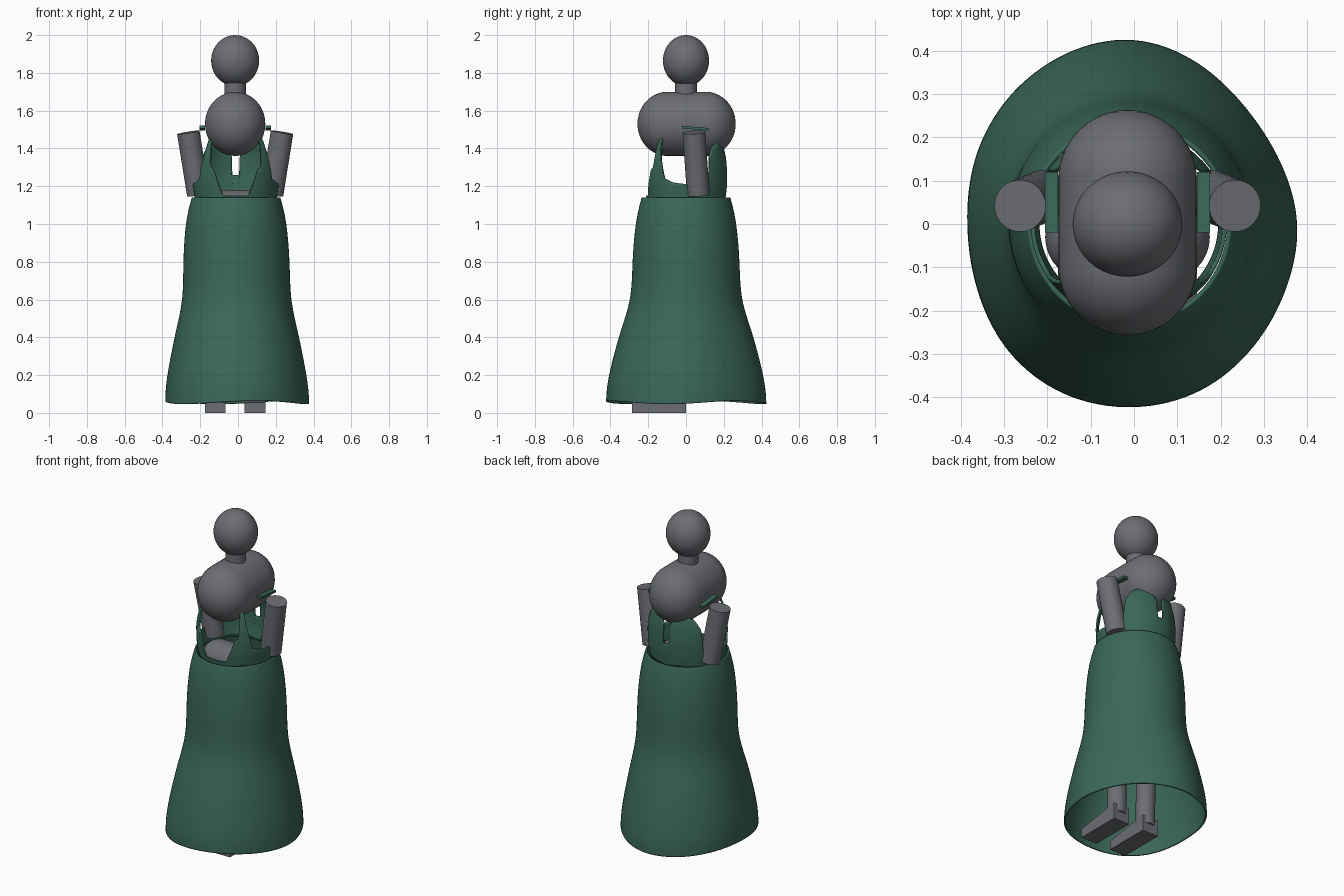
import bpy, bmesh, math
from mathutils import Vector

if "Cube" in bpy.data.objects:
    bpy.data.objects.remove(bpy.data.objects["Cube"], do_unlink=True)


def material(name, rgb):
    m = bpy.data.materials.new(name)
    m.use_nodes = True
    m.diffuse_color = (*rgb, 1)
    m.node_tree.nodes["Principled BSDF"].inputs["Base Color"].default_value = (*rgb, 1)
    return m


GREEN = material("dark_green_cloth", (0.042, 0.135, 0.098))
GREY = material("mannequin_grey", (0.150, 0.155, 0.172))


def finish(name, bm, mat, angle=40):
    me = bpy.data.meshes.new(name)
    bm.to_mesh(me)
    bm.free()
    ob = bpy.data.objects.new(name, me)
    bpy.context.scene.collection.objects.link(ob)
    me.materials.append(mat)
    bpy.ops.object.select_all(action='DESELECT')
    ob.select_set(True)
    bpy.context.view_layer.objects.active = ob
    bpy.ops.object.shade_smooth_by_angle(angle=math.radians(angle))
    return ob


def capsule(name, centre, radii, axis=2, straight=0.0):
    """Ellipsoid, stretched along one axis by a straight middle section."""
    bm = bmesh.new()
    bmesh.ops.create_uvsphere(bm, u_segments=40, v_segments=25, radius=1)
    for v in bm.verts:
        x, y, z = v.co
        p = [(y, z, x), (x, z, -y), (x, y, z)][axis] if axis else (z, x, y)
        p = Vector([a * r for a, r in zip(p, radii)])
        p[axis] += math.copysign(straight, p[axis])
        v.co = p + Vector(centre)
    bmesh.ops.recalc_face_normals(bm, faces=bm.faces)
    return finish(name, bm, GREY)


def rod(name, start, end, radius):
    a, b = Vector(start), Vector(end)
    bm = bmesh.new()
    bmesh.ops.create_cone(bm, cap_ends=True, segments=32, radius1=radius,
                          radius2=radius, depth=(b - a).length)
    rot = (b - a).to_track_quat('Z', 'Y')
    for v in bm.verts:
        v.co = rot @ v.co + (a + b) / 2
    return finish(name, bm, GREY)


def box(name, centre, size, mat, shape=None):
    bm = bmesh.new()
    bmesh.ops.create_cube(bm, size=1)
    for v in bm.verts:
        if shape:
            shape(v.co)
        v.co = Vector([a * s for a, s in zip(v.co, size)]) + Vector(centre)
    return finish(name, bm, mat)


def loft(name, rings):
    """Join closed rings of points, bottom to top."""
    bm = bmesh.new()
    vs = [[bm.verts.new(p) for p in ring] for ring in rings]
    n = len(vs[0])
    for low, high in zip(vs, vs[1:]):
        for i in range(n):
            k = (i + 1) % n
            bm.faces.new((low[i], low[k], high[k], high[i]))
    return bm


def lookup(table, x):
    """Linear interpolation in a list of (x, value) pairs."""
    for (a, u), (b, v) in zip(table, table[1:]):
        if x <= b:
            return u + (v - u) * max(0, x - a) / (b - a)
    return table[-1][1]


# Mannequin body
MID = -0.015
capsule("head", (MID, 0, 1.865), (0.127, 0.122, 0.135))
rod("neck", (MID, 0, 1.66), (MID, 0, 1.77), 0.057)
capsule("chest", (MID, 0.003, 1.53), (0.16, 0.16, 0.17), axis=1, straight=0.1)
capsule("pelvis", (MID, -0.03, 1.08), (0.1, 0.1, 0.1), axis=0, straight=0.09)


# Limbs, left and right
def wedge(co):
    if co.y < 0 and co.z > 0:
        co.z = 0.05


for side, s in (("left", 1), ("right", -1)):
    rod(side + "_arm", (MID + s * 0.248, 0.042, 1.485), (MID + s * 0.195, 0.065, 1.155), 0.06)
    x = MID + s * 0.105
    rod(side + "_leg", (x, -0.045, 0.06), (x, -0.03, 1.06), 0.055)
    box(side + "_foot", (x, -0.143, 0.05), (0.11, 0.285, 0.1), GREY, wedge)
    box(side + "_shoulder_strap", (MID + s * 0.175, 0.05, 1.507), (0.03, 0.14, 0.014), GREEN,
        lambda co: setattr(co, "z", co.z - co.y * 0.9))

# Skirt: round at the waist, wavy at the hem
HEM = (.385, .37, .373, .405, .437, .43, .417, .402, .386, .395, .42, .432, .43, .422, .40, .385)
HEM_MEAN = sum(HEM) / len(HEM)
PROFILE = ((0.055, .404, 1), (0.12, .402, 1), (0.22, .387, .95), (0.4, .346, .75),
           (0.5, .317, .5), (0.6, .294, .25), (0.7, .287, .1), (0.85, .284, .05),
           (1.0, .270, 0), (1.08, .254, 0), (1.14, .237, 0))
rings = []
for z, radius, wave in PROFILE:
    ring = []
    for i, h in enumerate(HEM):
        a = math.tau * i / len(HEM)
        r = radius * (1 + wave * (h / HEM_MEAN - 1))
        lift = 0.013 * math.cos(3 * (a - math.pi / 4)) * max(0, 1 - z * 3)
        drift = -0.01 * min(1, z)
        ring.append((r * 1.015 * math.cos(a) + drift, r * 1.015 * math.sin(a), z + lift))
    rings.append(ring)
skirt = finish("skirt", loft("skirt", rings), GREEN, 60)
sub = skirt.modifiers.new("smooth", 'SUBSURF')
sub.levels = sub.render_levels = 3
shell = skirt.modifiers.new("thickness", 'SOLIDIFY')
shell.thickness = 0.01

# Bodice: top edge by angle from the front, mirrored, with armholes and a back slit
EDGE = ((0, 1.15), (18, 1.15), (32, 1.29), (37, 1.30), (40, 1.46), (46, 1.47),
        (50, 1.36), (58, 1.24), (70, 1.22), (92, 1.21), (97, 1.16), (121, 1.16),
        (126, 1.36), (134, 1.41), (150, 1.44), (163, 1.45), (174, 1.38), (175, 1.26), (180, 1.26))
GIRTH = ((1.12, .216), (1.2, .226), (1.28, .228), (1.35, .222), (1.42, .206), (1.48, .183))
COUNT, STEPS = 240, 12
rings = []
for j in range(STEPS + 1):
    ring = []
    for i in range(COUNT):
        a = math.tau * i / COUNT
        turn = abs((math.degrees(a) + 90 + 180) % 360 - 180)
        z = 1.12 + (lookup(EDGE, turn) - 1.12) * j / STEPS
        r = lookup(GIRTH, z)
        ring.append((r * math.cos(a) - 0.012, r * 0.96 * math.sin(a), z))
    rings.append(ring)
bodice = finish("bodice", loft("bodice", rings), GREEN, 60)
shell = bodice.modifiers.new("thickness", 'SOLIDIFY')
shell.thickness = 0.01
